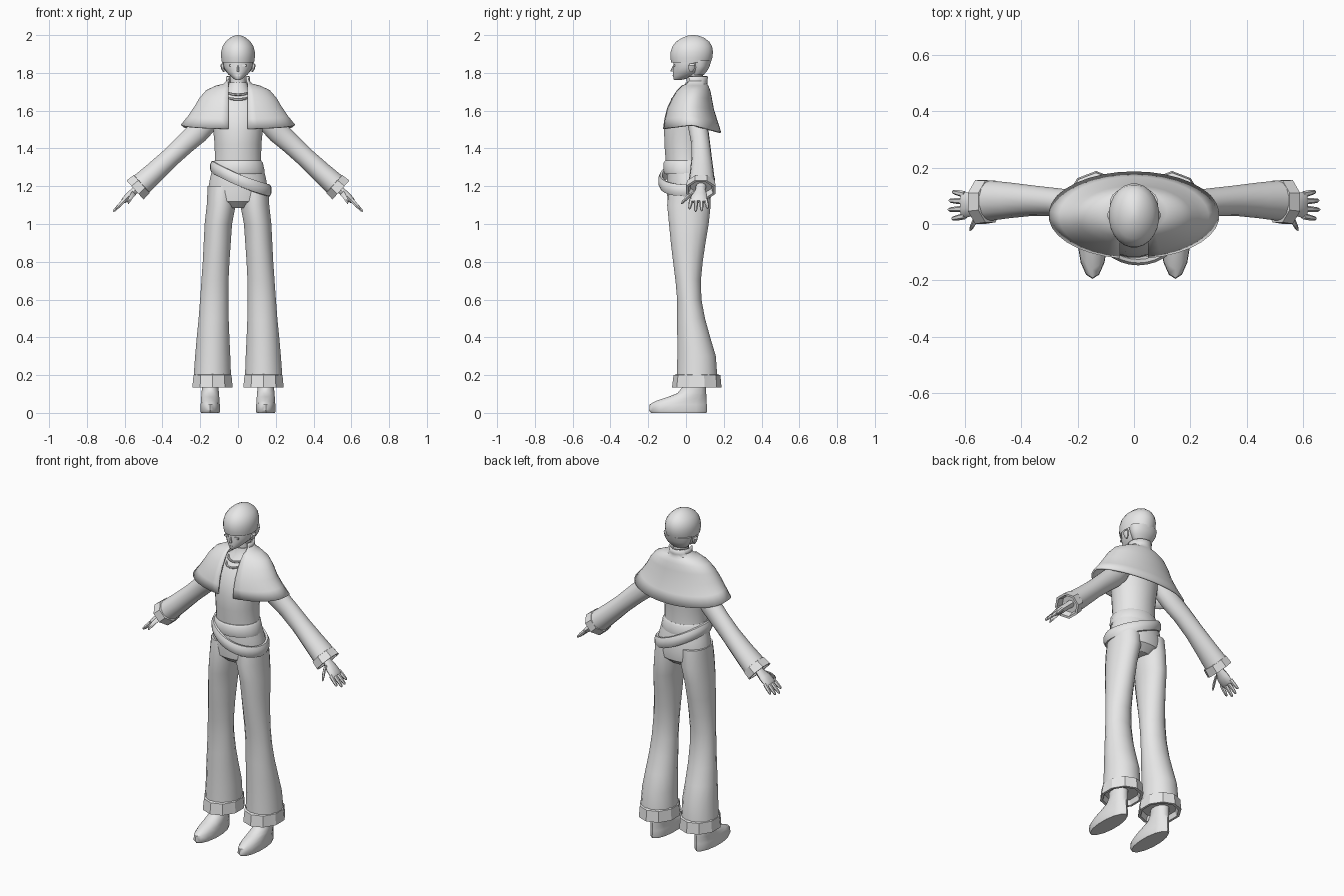
import bpy, bmesh, math
from mathutils import Vector

grey = bpy.data.materials.new("plain_grey")
grey.diffuse_color = (0.8, 0.8, 0.8, 1)


def finish(name, bm, mirror=False, angle=40):
    bmesh.ops.recalc_face_normals(bm, faces=bm.faces)
    me = bpy.data.meshes.new(name)
    bm.to_mesh(me)
    bm.free()
    me.materials.append(grey)
    ob = bpy.data.objects.new(name, me)
    bpy.context.collection.objects.link(ob)
    bpy.ops.object.select_all(action='DESELECT')
    ob.select_set(True)
    bpy.context.view_layer.objects.active = ob
    bpy.ops.object.shade_smooth_by_angle(angle=math.radians(angle))
    if mirror:
        m = ob.modifiers.new("mirror", 'MIRROR')
        m.use_mirror_merge = False
    return ob


def skin(name, rings, mirror=False, loop=True, closed=False, caps=True, angle=40):
    """Bridge a list of point rings into one surface."""
    bm = bmesh.new()
    vs = [[bm.verts.new(p) for p in r] for r in rings]
    n = len(vs[0])
    pairs = list(zip(vs, vs[1:])) + ([(vs[-1], vs[0])] if closed else [])
    for a, b in pairs:
        for i in range(n if loop else n - 1):
            j = (i + 1) % n
            bm.faces.new((a[i], a[j], b[j], b[i]))
    if caps and loop and not closed:
        bm.faces.new(vs[0])
        bm.faces.new(vs[-1])
    return finish(name, bm, mirror, angle)


def oval(c, u, v, n):
    c, u, v = Vector(c), Vector(u), Vector(v)
    return [c + u * math.cos(2 * math.pi * (i + .5) / n)
            + v * math.sin(2 * math.pi * (i + .5) / n) for i in range(n)]


def stack(name, rows, n=20, x=0, mirror=False, angle=40):
    """Rows of (z, half width, front y, back y[, centre x])."""
    return skin(name, [oval((r[4] if len(r) > 4 else x, (r[2] + r[3]) / 2, r[0]),
                            (r[1], 0, 0), (0, (r[3] - r[2]) / 2, 0), n) for r in rows],
                mirror, angle=angle)


def limb(name, rows, n=12, angle=40, d=(.745, 0, -.667)):
    """Rows of (x, y, z, thickness radius, width radius) across a sloping arm."""
    up = Vector((-d[2], 0, d[0]))
    return skin(name, [oval(r[:3], up * r[3], (0, r[4], 0), n) for r in rows], True, angle=angle)


def tube(name, path, radial, height, closed=False, n=8, centre=(0, 0)):
    rings = []
    for p in path:
        out = Vector((p[0] - centre[0], p[1] - centre[1], 0)).normalized()
        rings.append(oval(p, out * radial, (0, 0, height), n))
    return skin(name, rings, closed=closed, angle=50)


def box(name, c, s, mirror=False):
    bm = bmesh.new()
    bmesh.ops.create_cube(bm, size=1)
    for v in bm.verts:
        v.co = Vector(c) + Vector([v.co[i] * s[i] for i in range(3)])
    return finish(name, bm, mirror)


# Head, hair, and face
stack("head", [(1.762, .010, -.062, -.03), (1.768, .022, -.067, .0), (1.785, .042, -.069, .05),
               (1.805, .062, -.069, .085), (1.83, .076, -.068, .105), (1.86, .08, -.068, .115),
               (1.89, .08, -.065, .12)])
stack("hair_cap", [(1.862, .078, -.07, .12), (1.855, .086, -.079, .132), (1.88, .0895, -.084, .14),
                   (1.91, .09, -.083, .144), (1.94, .083, -.073, .139), (1.965, .067, -.053, .124),
                   (1.985, .044, -.022, .098), (1.996, .022, .005, .07), (2.0, .006, .028, .045)], 24)
stack("nape_hair", [(1.79, .05, .03, .095), (1.81, .068, .03, .112),
                    (1.835, .081, .025, .126), (1.865, .086, .02, .134)])
stack("nose", [(1.808, .009, -.083, -.06), (1.815, .007, -.081, -.06), (1.84, .003, -.069, -.06)], 6)
stack("ear", [(1.805, .004, .02, .035, .075), (1.82, .010, .012, .045, .079),
              (1.84, .012, .012, .05, .083), (1.85, .006, .02, .045, .082)], 8, mirror=True)
box("eye", (.033, -.0615, 1.838), (.026, .008, .011), True)
box("mouth", (0, -.068, 1.786), (.02, .006, .003))
stack("neck", [(1.68, .05, .0, .1), (1.74, .042, .005, .092), (1.81, .042, .0, .09)], 14)

# Shirt and waist
stack("shirt", [(1.26, .135, -.105, .11), (1.33, .124, -.108, .105), (1.42, .125, -.116, .108),
                (1.5, .133, -.117, .115), (1.57, .145, -.102, .115), (1.63, .14, -.075, .112),
                (1.68, .10, -.042, .105), (1.71, .06, -.012, .1), (1.75, .048, -.003, .098)])
stack("sash", [(1.265, .142, -.116, .116), (1.28, .143, -.12, .118), (1.325, .133, -.12, .113),
               (1.335, .125, -.112, .106)])

# Slanted belt slung over one hip
path = []
for i in range(32):
    a = 2 * math.pi * i / 32
    x = .015 + .148 * math.cos(a)
    path.append((x, .003 + .135 * math.sin(a), 1.24 - .42 * (x - .015) - .012 * math.sin(a) ** 2))
tube("belt", path, .016, .034, True, centre=(.015, 0))

# Neck chains
for k, (z, r) in enumerate([(1.685, .058), (1.66, .085)]):
    arc = [math.radians(-60 + 10 * i) for i in range(13)]
    tube("neck_chain_%d" % (k + 1),
         [(.062 * math.sin(t), .022 - (r + .012) * math.cos(t), z + .02 * (1 - math.cos(t)))
          for t in arc], .006, .007, n=6, centre=(0, .022))

# Open-fronted shoulder cape with a standing collar
rows = [(1.782, .060, -.012, .112), (1.755, .058, -.01, .108), (1.738, .075, -.012, .108),
        (1.728, .115, -.028, .115), (1.705, .165, -.048, .124), (1.665, .20, -.073, .132),
        (1.62, .227, -.098, .143), (1.57, .262, -.112, .163), (1.525, .3, -.119, .182)]
rings = []
for k, (z, rx, yf, yb) in enumerate(rows):
    t0 = math.asin(.05 / rx)
    drop = max(0, k - 5) / 3
    ring = []
    for i in range(33):
        t = t0 + (2 * math.pi - 2 * t0) * i / 32
        c = math.cos(t)
        ring.append(((rx * math.sin(t)), (yf + yb) / 2 - (yb - yf) / 2 * c,
                     z - drop * (.022 * c if c > 0 else -.042 * c)))
    rings.append(ring)
cape = skin("cape", rings, loop=False)
mod = cape.modifiers.new("thickness", 'SOLIDIFY')
mod.thickness = .01
mod.offset = 0

# Trousers with wide turned-up cuffs
stack("trouser_hips", [(1.3, .135, -.1, .11), (1.24, .15, -.102, .125), (1.17, .163, -.103, .136),
                       (1.12, .16, -.098, .13), (1.085, .10, -.06, .09)])
stack("trouser_leg", [(1.2, .078, -.09, .125, .084), (1.1, .078, -.102, .133, .089),
                      (1.0, .074, -.092, .122, .104), (.9, .073, -.082, .105, .110),
                      (.8, .072, -.07, .09, .116), (.7, .073, -.057, .08, .122),
                      (.6, .076, -.048, .083, .126), (.5, .081, -.048, .102, .129),
                      (.4, .088, -.048, .13, .132), (.3, .095, -.048, .16, .134),
                      (.19, .101, -.05, .168, .136)], 16, mirror=True)
stack("trouser_cuff", [(.205, .098, -.048, .165), (.2, .106, -.066, .182), (.135, .112, -.074, .188),
                       (.135, .098, -.058, .17), (.165, .09, -.045, .155)],
      10, .135, True, 25)

# Shoes
stack("shoe", [(0, .05, -.185, .108), (.012, .054, -.195, .112), (.045, .052, -.192, .11),
               (.063, .05, -.16, .109), (.085, .049, -.095, .108), (.105, .047, -.045, .107),
               (.135, .045, -.02, .106), (.2, .045, -.015, .106)], 14, .147, True)

# Flared sleeves
limb("sleeve", [(.11, .055, 1.605, .05, .05), (.16, .06, 1.545, .062, .055),
                (.21, .068, 1.488, .061, .052), (.28, .078, 1.425, .056, .05),
                (.36, .083, 1.35, .053, .054), (.44, .084, 1.275, .057, .063),
                (.515, .083, 1.207, .062, .072)], 14)
limb("sleeve_cuff", [(.508, .08, 1.213, .058, .066), (.51, .08, 1.211, .069, .08),
                     (.545, .078, 1.18, .073, .084), (.545, .078, 1.18, .06, .07),
                     (.52, .08, 1.202, .05, .06)], 8, 25)

# Hands
limb("palm", [(.51, .08, 1.21, .022, .026), (.545, .076, 1.178, .02, .028),
              (.575, .07, 1.15, .021, .042), (.603, .067, 1.125, .017, .046),
              (.612, .067, 1.117, .01, .042)], 10)
for k, (y, tip) in enumerate([(.028, .647), (.054, .66), (.08, .657), (.105, .645)]):
    s = tip - .6
    limb("finger_%d" % (k + 1),
         [(.6 + s * f, y + (y - .067) * .25 * f, 1.128 - s * 1.03 * f, r, r * .95)
          for f, r in ((0, .012), (.5, .011), (.9, .008), (1, .003))], 6)
limb("thumb", [(.55, .05, 1.165, .016, .014), (.565, .012, 1.145, .013, .012),
               (.577, -.012, 1.122, .010, .009), (.582, -.022, 1.108, .004, .004)], 6)
